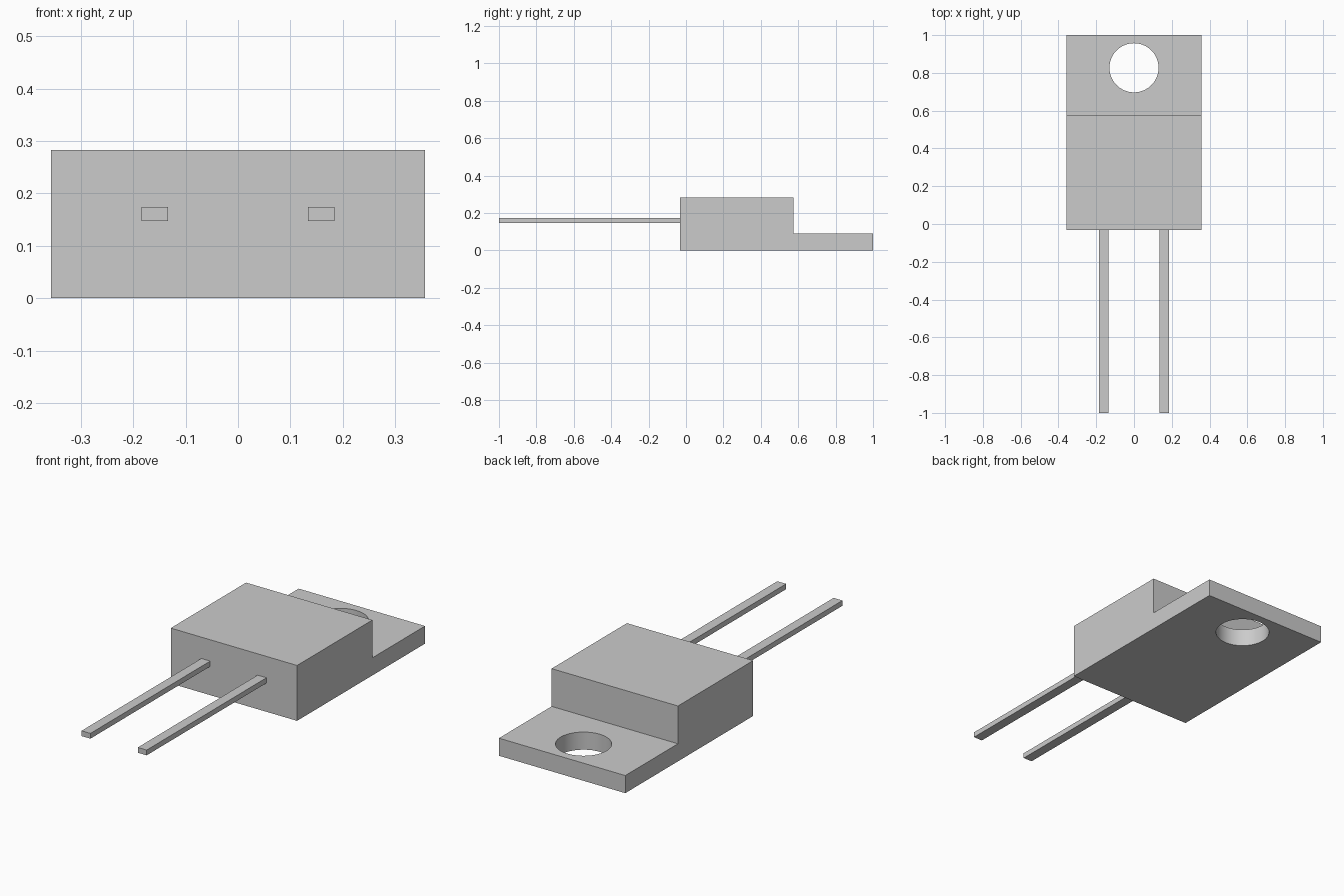
import bpy, bmesh, math
from mathutils import Matrix, Vector

cube = bpy.data.objects.get("Cube")
if cube:
    bpy.data.objects.remove(cube, do_unlink=True)

grey = bpy.data.materials.new("light_grey")
grey.use_nodes = True
colour = (0.6, 0.6, 0.6, 1)
grey.diffuse_color = colour
grey.node_tree.nodes["Principled BSDF"].inputs["Base Color"].default_value = colour

HALF_WIDTH = 0.357
FRONT, STEP, BACK = -0.033, 0.575, 1.0
HEIGHT, TAB_HEIGHT = 0.283, 0.09


def add_object(name, bm):
    bmesh.ops.recalc_face_normals(bm, faces=bm.faces)
    mesh = bpy.data.meshes.new(name)
    bm.to_mesh(mesh)
    bm.free()
    mesh.materials.append(grey)
    obj = bpy.data.objects.new(name, mesh)
    bpy.context.collection.objects.link(obj)
    return obj


def box(name, low, high):
    low, high = Vector(low), Vector(high)
    bm = bmesh.new()
    bmesh.ops.create_cube(bm, size=1, matrix=Matrix.Translation((low + high) / 2)
                          @ Matrix.Diagonal((*(high - low), 1)))
    return add_object(name, bm)


# Stepped body: side profile extruded across the width
bm = bmesh.new()
profile = [(FRONT, 0), (BACK, 0), (BACK, TAB_HEIGHT), (STEP, TAB_HEIGHT),
           (STEP, HEIGHT), (FRONT, HEIGHT)]
side = bm.faces.new([bm.verts.new((-HALF_WIDTH, y, z)) for y, z in profile])
extruded = bmesh.ops.extrude_face_region(bm, geom=[side])["geom"]
bmesh.ops.translate(bm, vec=(2 * HALF_WIDTH, 0, 0),
                    verts=[v for v in extruded if isinstance(v, bmesh.types.BMVert)])
body = add_object("body_with_mounting_tab", bm)

# Round mounting hole through the tab
bm = bmesh.new()
bmesh.ops.create_cone(bm, cap_ends=True, segments=64, radius1=0.13, radius2=0.13,
                      depth=0.4, matrix=Matrix.Translation((0, 0.827, 0.05)))
cutter = add_object("hole_cutter", bm)
cutter.hide_render = True
cut = body.modifiers.new("mounting_hole", "BOOLEAN")
cut.operation = "DIFFERENCE"
cut.solver = "EXACT"
cut.object = cutter
bpy.context.view_layer.objects.active = body
body.select_set(True)
bpy.ops.object.modifier_apply(modifier=cut.name)
bpy.data.objects.remove(cutter, do_unlink=True)
bpy.ops.object.shade_smooth_by_angle(angle=math.radians(30))

# Two straight leads
for name, x in (("right_lead", -0.159), ("left_lead", 0.159)):
    box(name, (x - 0.025, -1, 0.147), (x + 0.025, FRONT, 0.174))
